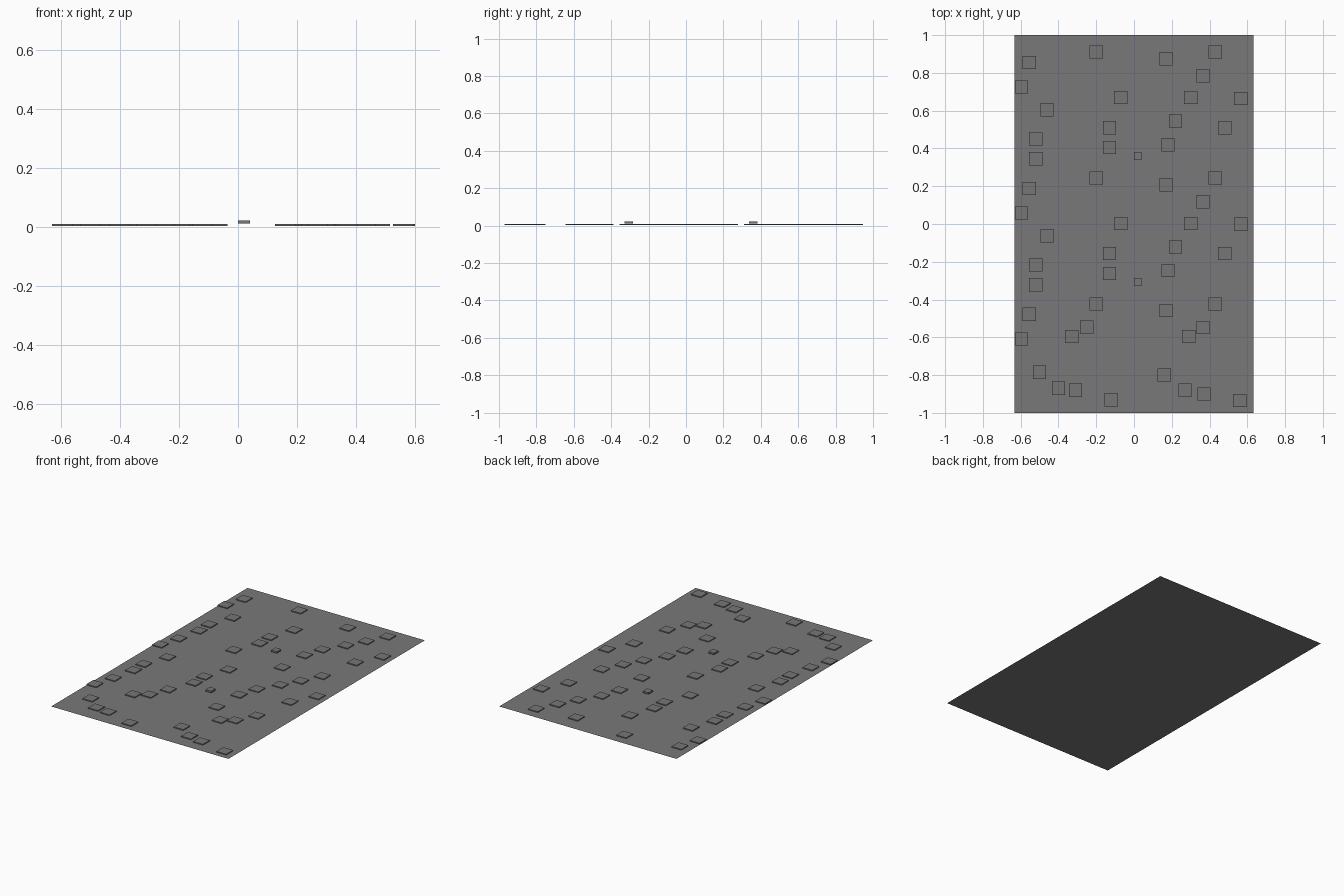
import bpy, bmesh
from mathutils import Matrix, Vector

if "Cube" in bpy.data.objects:
    bpy.data.objects.remove(bpy.data.objects["Cube"])


def material(name, rgb):
    m = bpy.data.materials.new(name)
    m.diffuse_color = (*rgb, 1.0)
    m.use_nodes = True
    m.node_tree.nodes["Principled BSDF"].inputs["Base Color"].default_value = m.diffuse_color
    return m


asphalt = material("asphalt grey", (0.19, 0.19, 0.195))
patch_grey = material("patch grey", (0.18, 0.18, 0.18))


def add_object(name, bm, mat):
    mesh = bpy.data.meshes.new(name)
    bm.to_mesh(mesh)
    bm.free()
    mesh.materials.append(mat)
    bpy.context.collection.objects.link(bpy.data.objects.new(name, mesh))


def box(bm, centre, size):
    bmesh.ops.create_cube(bm, size=1.0, matrix=Matrix.Translation(Vector(centre))
                          @ Matrix.Diagonal((*size, 1.0)))


# flat slab surface: a single sheet
HALF_X, HALF_Y = 0.632, 1.0
bm = bmesh.new()
corners = [(-1, -1), (1, -1), (1, 1), (-1, 1)]
bm.faces.new([bm.verts.new((x * HALF_X, y * HALF_Y, 0)) for x, y in corners])
add_object("ground_sheet", bm, asphalt)

# thin scattered paving plates, repeated every third of the length
PITCH = 2 / 3
edge_row = [(-0.20, 0.91), (0.43, 0.91), (0.17, 0.875), (-0.555, 0.855),
            (0.365, 0.785), (-0.595, 0.725)]
inner_row = [(0.30, 0.67), (0.565, 0.665), (-0.07, 0.67), (-0.46, 0.605),
             (0.22, 0.545), (-0.13, 0.51), (0.48, 0.51), (-0.52, 0.45),
             (0.18, 0.42), (-0.13, 0.405), (-0.52, 0.345)]
front_end = [(-0.25, -0.545), (-0.33, -0.595), (0.29, -0.595), (-0.50, -0.785),
             (-0.40, -0.87), (-0.31, -0.88), (-0.12, -0.93), (0.16, -0.80),
             (0.27, -0.88), (0.37, -0.90), (0.56, -0.935)]
spots = list(front_end)
for i in range(3):
    row = edge_row if i == 2 else edge_row + inner_row
    spots += [(x, y - i * PITCH) for x, y in row]

bm = bmesh.new()
for x, y in spots:
    box(bm, (x, y, 0.0055), (0.07, 0.07, 0.006))
add_object("paving_plates", bm, patch_grey)

# two small raised blocks along the middle
bm = bmesh.new()
for y in (0.36, 0.36 - PITCH):
    box(bm, (0.02, y, 0.016), (0.04, 0.044, 0.011))
add_object("raised_blocks", bm, asphalt)
